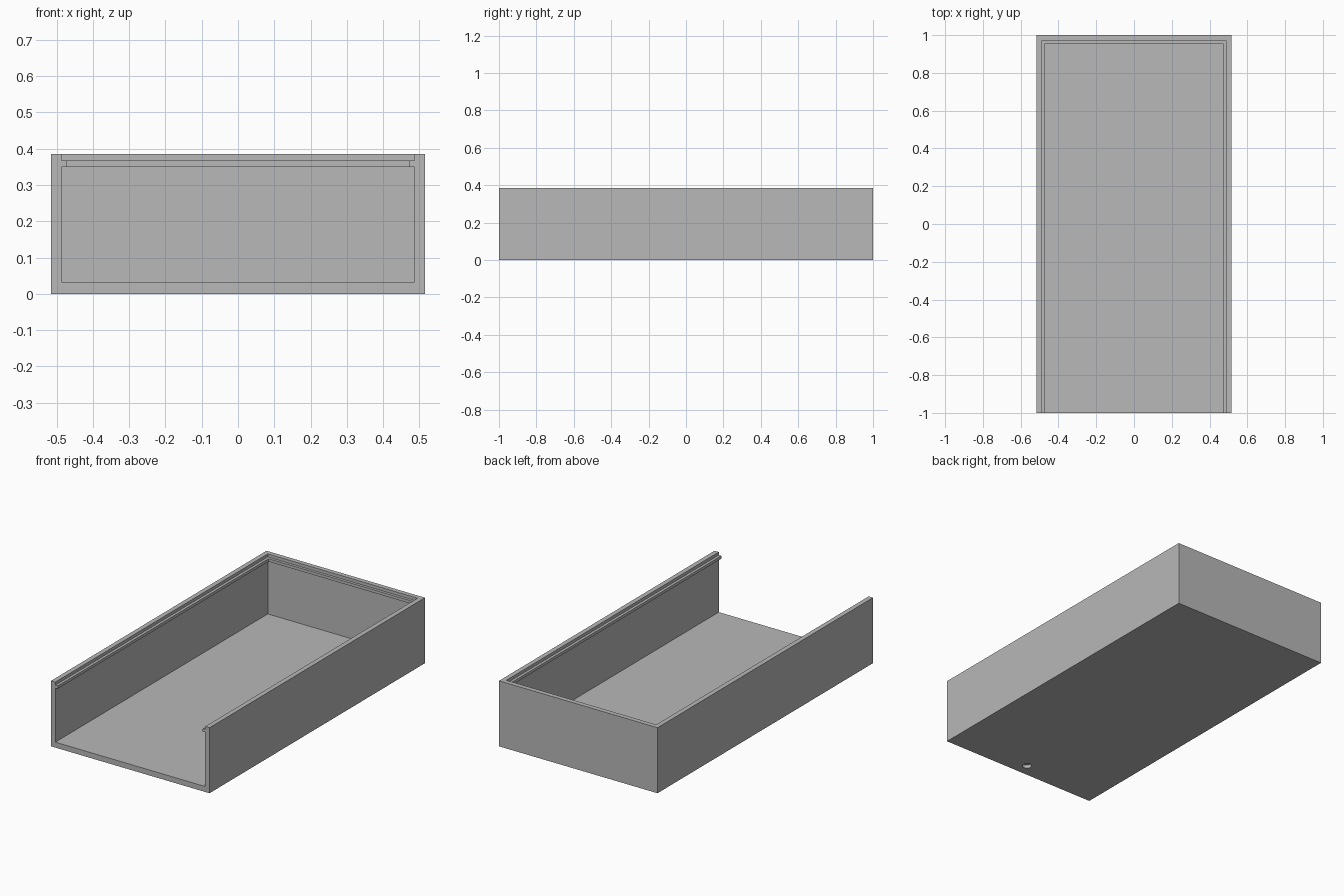
import bpy

cube = bpy.data.objects.get("Cube")
if cube:
    bpy.data.objects.remove(cube, do_unlink=True)

# Overall size and section heights
HALF_W, HALF_L, HEIGHT = 0.515, 1.0, 0.385
FLOOR, RAIL_LOW, RAIL_TOP = 0.032, 0.35, 0.367
WALL, RAIL = 0.028, 0.044      # inset of wall face and of rail edge
OPEN = -HALF_L - 0.1           # cutters run out through the open front

grey = bpy.data.materials.new("plain grey")
grey.use_nodes = True
grey.diffuse_color = (0.48, 0.48, 0.48, 1)
grey.node_tree.nodes["Principled BSDF"].inputs["Base Color"].default_value = grey.diffuse_color


def block(name, half_w, y0, y1, z0, z1):
    bpy.ops.mesh.primitive_cube_add(size=1, location=(0, (y0 + y1) / 2, (z0 + z1) / 2))
    obj = bpy.context.object
    obj.name = name
    obj.scale = (2 * half_w, y1 - y0, z1 - z0)
    bpy.ops.object.transform_apply(location=True, rotation=False, scale=True)
    obj.data.materials.append(grey)
    return obj


def cut(target, cutter):
    cutter.hide_render = True
    mod = target.modifiers.new(cutter.name, "BOOLEAN")
    mod.operation = "DIFFERENCE"
    mod.solver = "EXACT"
    mod.object = cutter
    bpy.context.view_layer.objects.active = target
    bpy.ops.object.modifier_apply(modifier=mod.name)
    bpy.data.objects.remove(cutter, do_unlink=True)


# Tray body, open at the front
tray = block("sliding_lid_tray", HALF_W, -HALF_L, HALF_L, 0, HEIGHT)

# Main cavity, gap between the rails, and lid channel above them
cut(tray, block("cavity", HALF_W - WALL, OPEN, HALF_L - WALL, FLOOR, RAIL_LOW))
cut(tray, block("rail_gap", HALF_W - RAIL, OPEN, HALF_L - RAIL, RAIL_LOW - 0.01, RAIL_TOP + 0.01))
cut(tray, block("lid_channel", HALF_W - WALL, OPEN, HALF_L - WALL, RAIL_TOP, HEIGHT + 0.1))

# Small blind hole under the floor near the front
bpy.ops.mesh.primitive_cylinder_add(vertices=32, radius=0.025, depth=0.04, location=(0, -0.925, 0))
hole = bpy.context.object
hole.name = "floor_hole"
hole.data.materials.append(grey)
cut(tray, hole)

bpy.ops.object.select_all(action="DESELECT")
tray.select_set(True)
bpy.context.view_layer.objects.active = tray
bpy.ops.object.shade_smooth_by_angle()
